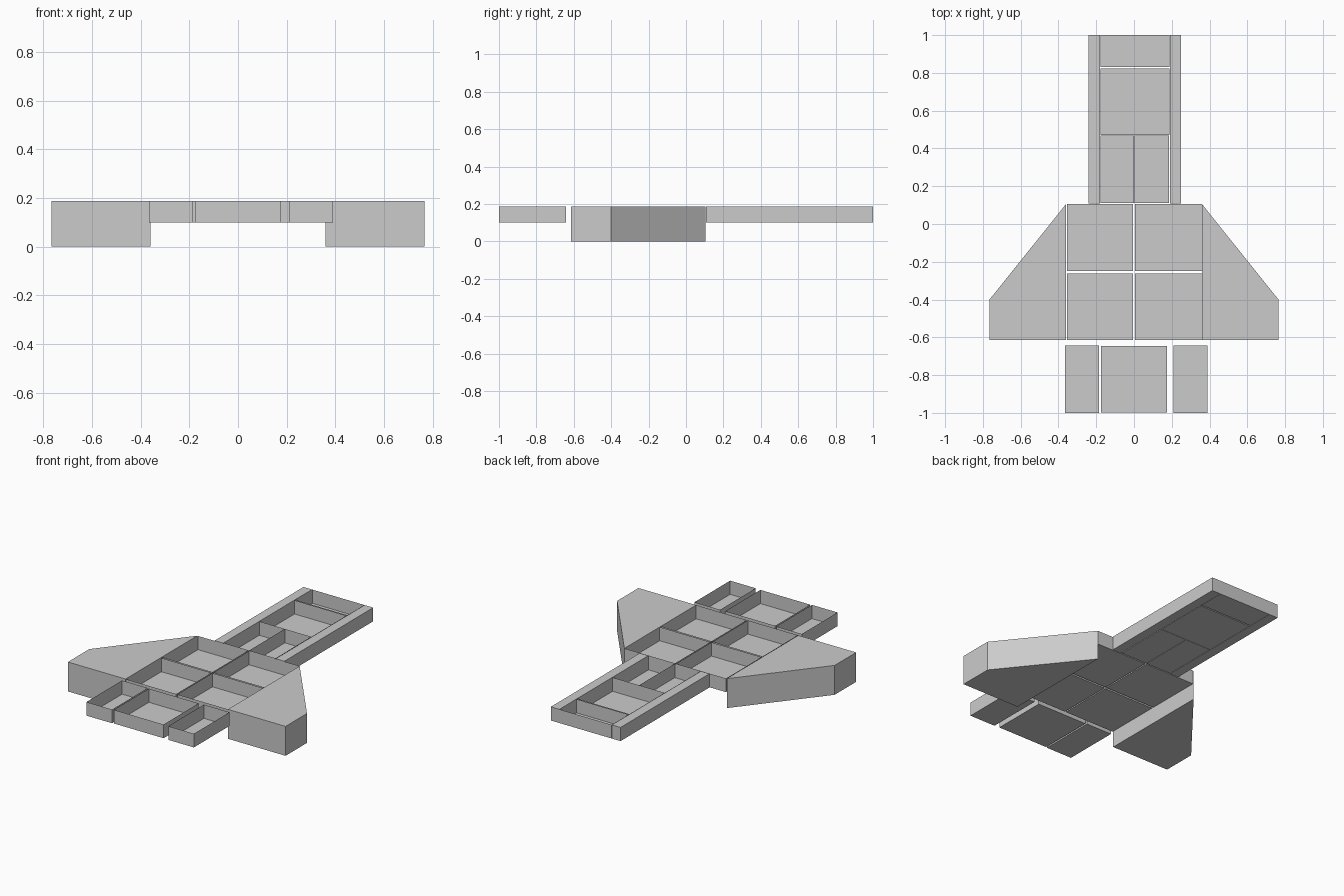
import bpy, bmesh

if "Cube" in bpy.data.objects:
    bpy.data.objects.remove(bpy.data.objects["Cube"])

TOP, DECK = 0.187, 0.10


def finish(name, bm):
    me = bpy.data.meshes.new(name)
    bm.to_mesh(me)
    bm.free()
    ob = bpy.data.objects.new(name, me)
    bpy.context.collection.objects.link(ob)
    return ob


def prism(name, outline, z0, z1, open_top=False):
    """Extrude a counter-clockwise outline; open_top leaves a thin-walled tray."""
    bm = bmesh.new()
    low = [bm.verts.new((x, y, z0)) for x, y in outline]
    high = [bm.verts.new((x, y, z1)) for x, y in outline]
    bm.faces.new(low[::-1])
    if not open_top:
        bm.faces.new(high)
    n = len(outline)
    for i in range(n):
        j = (i + 1) % n
        bm.faces.new((low[i], low[j], high[j], high[i]))
    return finish(name, bm)


def rect(x0, x1, y0, y1):
    return [(x0, y0), (x1, y0), (x1, y1), (x0, y1)]


def tray(name, x0, x1, y0, y1):
    return prism(name, rect(x0, x1, y0, y1), DECK, TOP, open_top=True)


# Deep solid wings, mirrored
wing = [(0.36, -0.615), (0.765, -0.615), (0.765, -0.40), (0.36, 0.105)]
prism("right_wing", wing, 0, TOP)
prism("left_wing", [(-x, y) for x, y in reversed(wing)], 0, TOP)

# Four body trays
for side, x0, x1 in (("left", -0.355, -0.004), ("right", 0.004, 0.36)):
    tray(f"body_tray_front_{side}", x0, x1, -0.615, -0.262)
    tray(f"body_tray_back_{side}", x0, x1, -0.25, 0.105)

# Three tail trays
tray("tail_tray_left", -0.365, -0.185, -1.0, -0.642)
tray("tail_tray_middle", -0.175, 0.175, -0.997, -0.645)
tray("tail_tray_right", 0.21, 0.39, -1.0, -0.642)

# Neck trays
tray("neck_tray_small_left", -0.178, 0.0, 0.112, 0.468)
tray("neck_tray_small_right", 0.002, 0.185, 0.112, 0.468)
tray("neck_tray_large", -0.178, 0.187, 0.47, 0.822)
tray("neck_tray_end", -0.178, 0.188, 0.83, 1.0)

# Solid rails along the neck
prism("neck_rail_left", rect(-0.24, -0.18, 0.108, 1.0), DECK, TOP)
prism("neck_rail_right", rect(0.19, 0.25, 0.108, 1.0), DECK, TOP)
